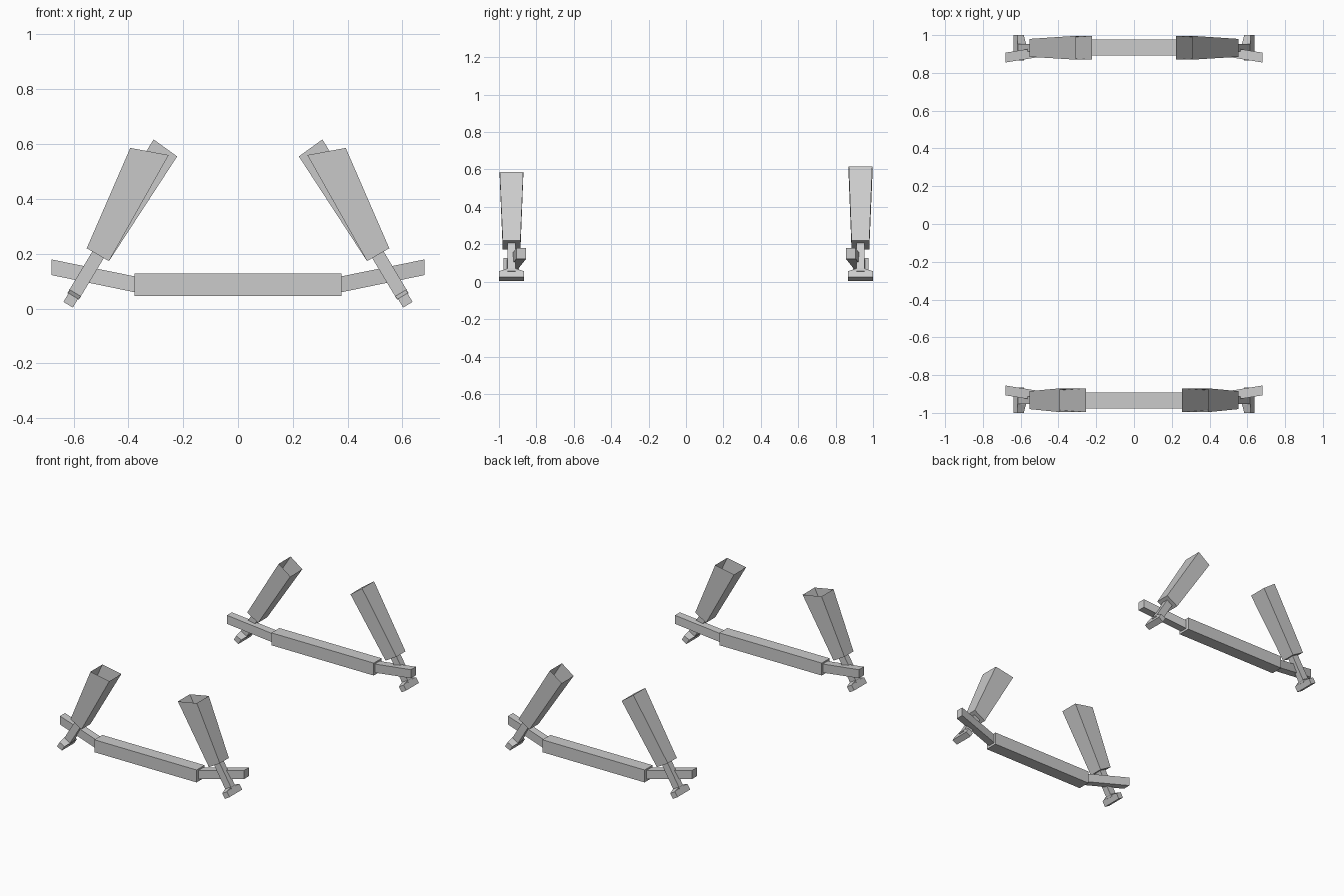
import bpy, bmesh
from mathutils import Vector

if "Cube" in bpy.data.objects:
    bpy.data.objects.remove(bpy.data.objects["Cube"])


def loft(name, rings, open_end=False):
    """Skin a list of four-point rings, optionally leaving the last end open."""
    bm = bmesh.new()
    loops = [[bm.verts.new(p) for p in ring] for ring in rings]
    for a, b in zip(loops, loops[1:]):
        for i in range(4):
            j = (i + 1) % 4
            bm.faces.new((a[i], a[j], b[j], b[i]))
    bm.faces.new(loops[0][::-1])
    if not open_end:
        bm.faces.new(loops[-1])
    bmesh.ops.recalc_face_normals(bm, faces=bm.faces[:])
    mesh = bpy.data.meshes.new(name)
    bm.to_mesh(mesh)
    bm.free()
    ob = bpy.data.objects.new(name, mesh)
    bpy.context.collection.objects.link(ob)
    return ob


def ring_xz(p, q, y0, y1):
    """Ring whose width runs from p to q in xz and depth from y0 to y1."""
    return [(p[0], y0, p[1]), (q[0], y0, q[1]), (q[0], y1, q[1]), (p[0], y1, p[1])]


def ring_yz(x, y0, y1, z0, z1, lean=0.0):
    return [(x + lean, y0, z0), (x + lean, y1, z0), (x, y1, z1), (x, y0, z1)]


# Leg axis, leaning inwards by about 30 degrees
base = Vector((0.62, 0.014))
axis = Vector((-0.11, 0.183)).normalized()
perp = Vector((axis.y, -axis.x))


def leg_ring(t, half_w, s, half_d, mid=0.933):
    c = base + axis * t
    ys = sorted((s * (mid - half_d), s * (mid + half_d)))
    return ring_xz(c - perp * half_w, c + perp * half_w, *ys)


tops = {-1: ((0.253, 0.56), (0.393, 0.586)), 1: ((0.222, 0.555), (0.308, 0.617))}

for s, end in ((-1, "front"), (1, "back")):
    # Long cross bar
    y0, y1 = sorted((s * 0.893, s * 0.977))
    loft(end + "_cross_bar", [ring_yz(-0.378, y0, y1, 0.045, 0.128),
                              ring_yz(0.378, y0, y1, 0.045, 0.128)])

    top = tops[s]
    parts = [
        # Raised, swept bar end
        loft(end + "_bar_end", [
            ring_yz(0.37, *sorted((s * 0.906, s * 0.957)), 0.058, 0.116),
            ring_yz(0.68, *sorted((s * 0.855, s * 0.907)), 0.122, 0.179)]),
        # Wide foot with tapered neck
        loft(end + "_foot", [leg_ring(0, 0.02, s, 0.067),
                             leg_ring(0.037, 0.02, s, 0.067),
                             leg_ring(0.05, 0.026, s, 0.023)]),
        # Thin strut
        loft(end + "_strut", [leg_ring(0.035, 0.024, s, 0.021),
                              leg_ring(0.215, 0.024, s, 0.021)]),
        # Flared hollow sleeve, open at the top
        loft(end + "_sleeve", [
            ring_xz((0.471, 0.173), (0.552, 0.22), *sorted((s * 0.885, s * 0.98))),
            ring_xz(*top, *sorted((s * 0.87, s * 0.996)))], open_end=True),
    ]
    for ob in parts:
        mod = ob.modifiers.new("mirror", 'MIRROR')
        mod.use_axis[0] = True
        mod.use_mirror_merge = False
